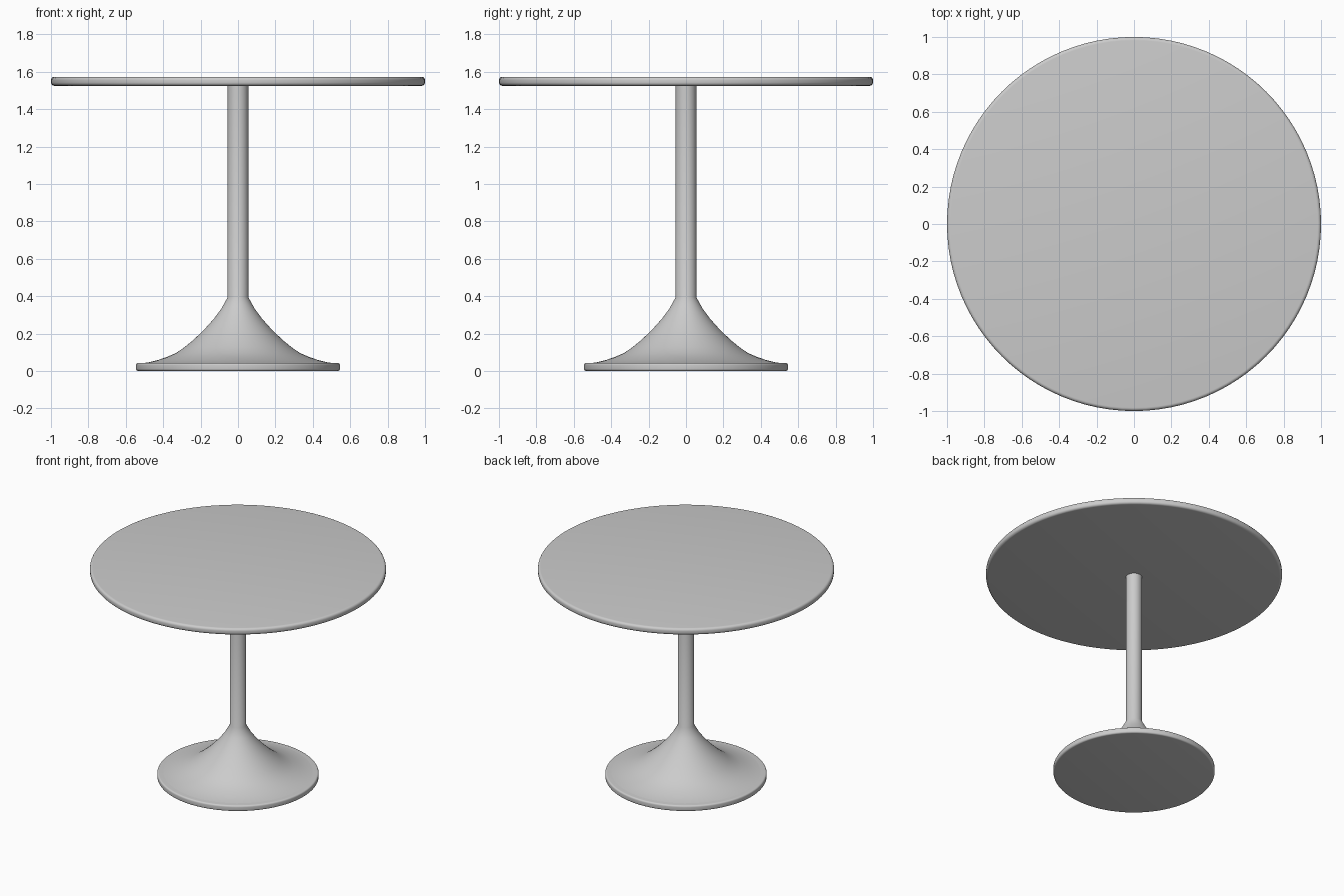
import bpy, bmesh, math

if "Cube" in bpy.data.objects:
    bpy.data.objects.remove(bpy.data.objects["Cube"])

SEGMENTS = 96


def lathe(name, profile, angle=35):
    """Spin a (radius, z) profile around the z axis; closes at both axis ends."""
    bm = bmesh.new()
    verts = [bm.verts.new((r, 0, z)) for r, z in profile]
    edges = [bm.edges.new(pair) for pair in zip(verts, verts[1:])]
    bmesh.ops.spin(bm, geom=verts + edges, cent=(0, 0, 0), axis=(0, 0, 1),
                   angle=math.tau, steps=SEGMENTS, use_duplicate=False)
    bmesh.ops.remove_doubles(bm, verts=bm.verts, dist=1e-5)
    bmesh.ops.recalc_face_normals(bm, faces=bm.faces)
    mesh = bpy.data.meshes.new(name)
    bm.to_mesh(mesh)
    bm.free()
    obj = bpy.data.objects.new(name, mesh)
    bpy.context.collection.objects.link(obj)
    bpy.ops.object.select_all(action='DESELECT')
    obj.select_set(True)
    bpy.context.view_layer.objects.active = obj
    bpy.ops.object.shade_smooth_by_angle(angle=math.radians(angle))
    return obj


def rounded_disc(name, radius, z0, z1, fillet, steps=5):
    """Flat disc whose rim has rounded upper and lower edges."""
    arc = [math.pi / 2 * i / steps for i in range(steps + 1)]
    lower = [(radius - fillet + fillet * math.sin(a),
              z0 + fillet - fillet * math.cos(a)) for a in arc]
    upper = [(r, z0 + z1 - z) for r, z in reversed(lower)]
    return lathe(name, [(0, z0)] + lower + upper + [(0, z1)])


# Round top
rounded_disc("table_top", 1.0, 1.525, 1.573, 0.018)

# Foot disc
rounded_disc("base_disc", 0.545, 0.0, 0.043, 0.012)

# Flared pedestal running into the straight column
lathe("pedestal_column", [
    (0.52, 0.041), (0.48, 0.046), (0.43, 0.058), (0.38, 0.075), (0.33, 0.097),
    (0.285, 0.128), (0.24, 0.165), (0.185, 0.217), (0.13, 0.278),
    (0.09, 0.332), (0.055, 0.395), (0.055, 1.53)])
